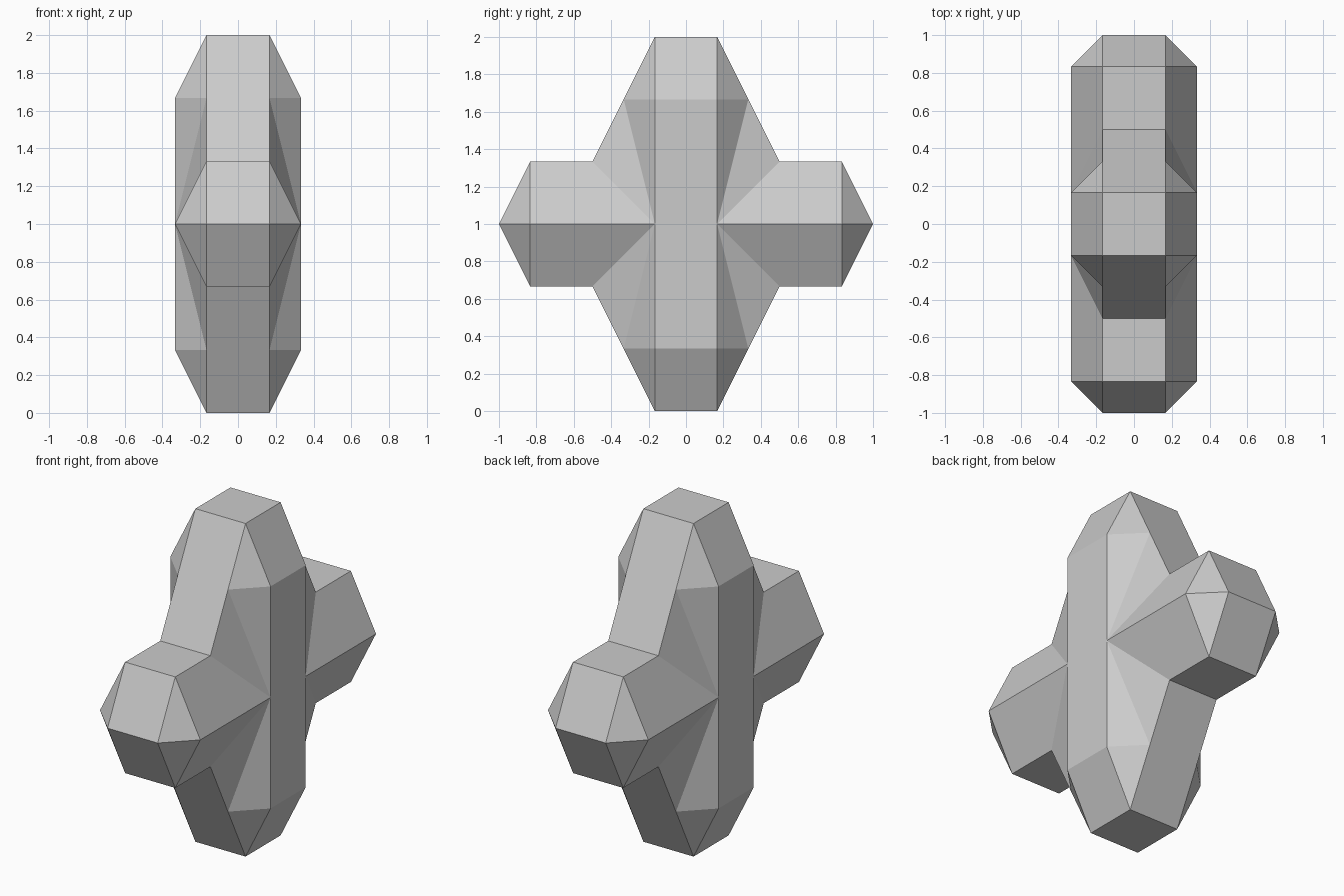
import bpy, bmesh, math
from itertools import product

if "Cube" in bpy.data.objects:
    bpy.data.objects.remove(bpy.data.objects["Cube"])

U = 1 / 6  # everything sits on a lattice of sixths

# Named corners of one eighth, in lattice units from the model's centre
P = {
    # upright: cap, chamfer and flat side
    "cap_mid": (0, 0, 6), "cap_x": (1, 0, 6), "cap_y": (0, 1, 6), "cap": (1, 1, 6),
    "side_top_mid": (2, 0, 4), "side_top": (2, 1, 4),
    "side_mid": (2, 0, 0), "crotch": (2, 1, 0),
    # slope from the upright down to the arm
    "shoulder": (1, 2, 4), "root": (1, 3, 2), "root_mid": (0, 3, 2),
    # arm and its wedge-shaped end
    "arm_end": (1, 5, 2), "arm_end_mid": (0, 5, 2), "arm_side": (2, 5, 0),
    "nose": (1, 6, 0), "nose_mid": (0, 6, 0),
}

upright = [
    "cap_mid cap_x cap cap_y",
    "cap_x side_top_mid side_top cap",
    "side_top_mid side_mid crotch side_top",
    "cap_y cap shoulder root root_mid",
    "cap side_top shoulder",
    "side_top crotch shoulder",
    "shoulder crotch root",
]
arm = [
    "root_mid root arm_end arm_end_mid",
    "root crotch arm_side arm_end",
    "arm_end_mid arm_end nose nose_mid",
    "arm_end arm_side nose",
]

# Repeat the eighth across all three planes and weld it into one closed shell
bm = bmesh.new()
for sx, sy, sz in product((1, -1), repeat=3):
    for face in upright + arm:
        pts = [P[n] for n in face.split()]
        bm.faces.new([bm.verts.new((sx * x * U, sy * y * U, 1 + sz * z * U))
                      for x, y, z in pts])
bmesh.ops.remove_doubles(bm, verts=bm.verts[:], dist=1e-4)
bmesh.ops.recalc_face_normals(bm, faces=bm.faces[:])
# Join the flat faces that were split by the mirror planes
bmesh.ops.dissolve_limit(bm, angle_limit=math.radians(1),
                         verts=bm.verts[:], edges=bm.edges[:])

mesh = bpy.data.meshes.new("faceted_cross")
bm.to_mesh(mesh)
bm.free()
bpy.context.collection.objects.link(bpy.data.objects.new("faceted_cross", mesh))
